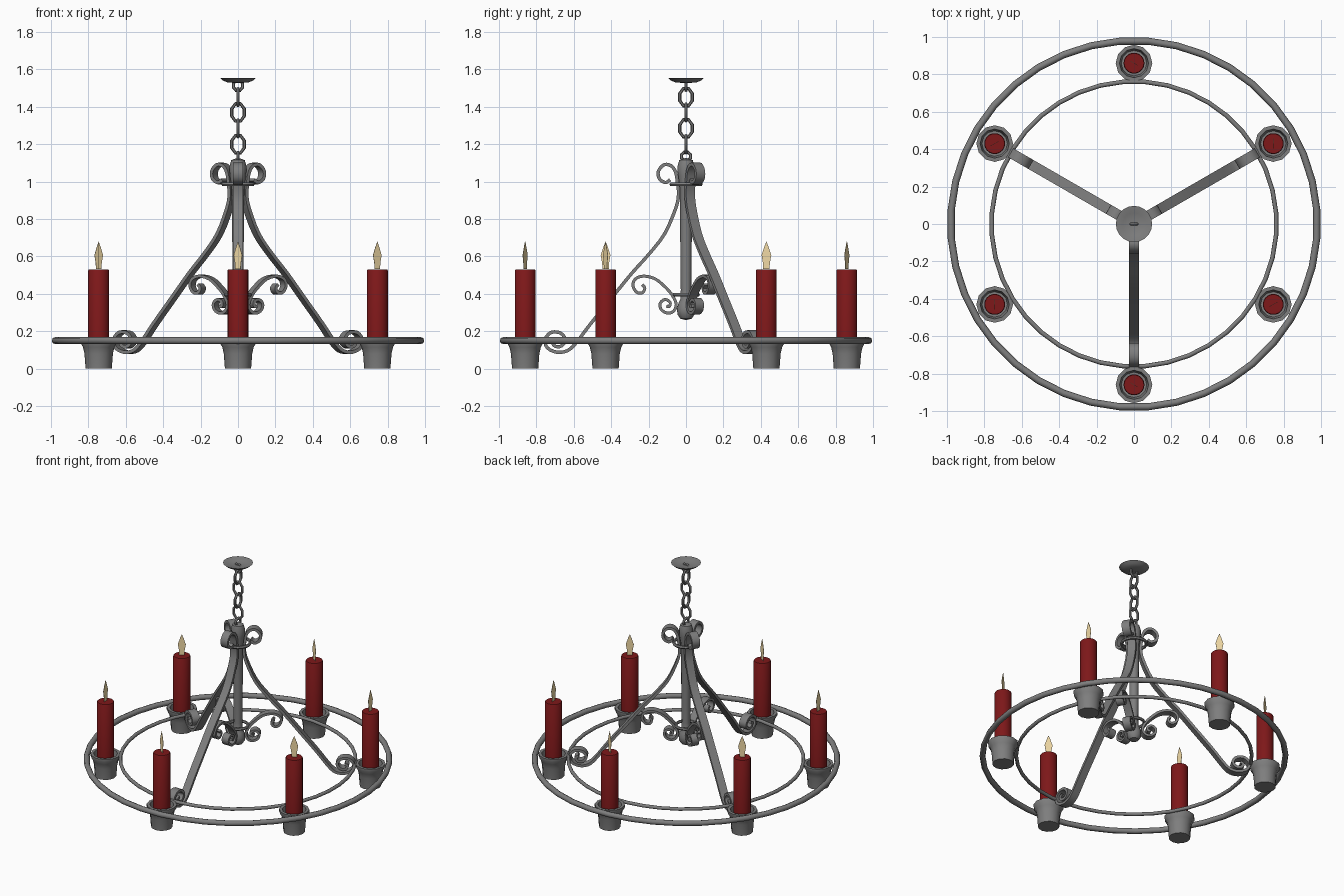
import bpy, bmesh
from math import sin, cos, pi, radians
from mathutils import Vector, Matrix

if "Cube" in bpy.data.objects:
    bpy.data.objects.remove(bpy.data.objects["Cube"])


def material(name, rgb):
    m = bpy.data.materials.new(name)
    m.diffuse_color = (*rgb, 1)
    m.use_nodes = True
    m.node_tree.nodes["Principled BSDF"].inputs["Base Color"].default_value = m.diffuse_color
    return m


IRON = material("dark_iron", (0.21, 0.21, 0.21))
RED = material("red_wax", (0.21, 0.009, 0.01))
FLAME = material("flame_glow", (0.88, 0.70, 0.38))


def make(name, verts, faces, mat=IRON, matrix=None, angle=40):
    me = bpy.data.meshes.new(name)
    me.from_pydata(verts, [], faces)
    bm = bmesh.new()
    bm.from_mesh(me)
    bmesh.ops.remove_doubles(bm, verts=bm.verts, dist=1e-5)
    bmesh.ops.recalc_face_normals(bm, faces=bm.faces)
    bm.to_mesh(me)
    bm.free()
    me.shade_smooth()
    me.set_sharp_from_angle(angle=radians(angle))
    me.materials.append(mat)
    ob = bpy.data.objects.new(name, me)
    bpy.context.collection.objects.link(ob)
    if matrix:
        ob.matrix_world = matrix
    return ob


def lathe(name, profile, n, **kw):
    verts = [(r * cos(2 * pi * i / n), r * sin(2 * pi * i / n), z)
             for r, z in profile for i in range(n)]
    faces = [(k * n + i, k * n + (i + 1) % n, (k + 1) * n + (i + 1) % n, (k + 1) * n + i)
             for k in range(len(profile) - 1) for i in range(n)]
    return make(name, verts, faces, **kw)


def ring(name, rx, ry, tube, n, m, **kw):
    """Torus in the xy plane, optionally oval."""
    verts, faces = [], []
    for i in range(n):
        a = 2 * pi * (i + 0.5) / n
        for j in range(m):
            b = 2 * pi * j / m
            verts.append(((rx + tube * cos(b)) * cos(a), (ry + tube * cos(b)) * sin(a), tube * sin(b)))
            faces.append((i * m + j, (i + 1) % n * m + j,
                          (i + 1) % n * m + (j + 1) % m, i * m + (j + 1) % m))
    return make(name, verts, faces, angle=50, **kw)


def smooth_path(pts, steps=3):
    """Catmull-Rom curve through (radius, height) points."""
    p = [Vector(q) for q in pts]
    p = [2 * p[0] - p[1]] + p + [2 * p[-1] - p[-2]]
    out = []
    for i in range(1, len(p) - 2):
        a, b, c, d = p[i - 1:i + 3]
        for s in range(steps):
            t = s / steps
            out.append(0.5 * (2 * b + (c - a) * t + (2 * a - 5 * b + 4 * c - d) * t * t
                              + (3 * b - a - 3 * c + d) * t ** 3))
    return out + [p[-2]]


def ribbon(name, pts, width, thick, matrix):
    """Flat iron bar following a path in the xz plane."""
    path = smooth_path(pts)
    verts, faces, n = [], [], len(path)
    for i, q in enumerate(path):
        t = (path[min(i + 1, n - 1)] - path[max(i - 1, 0)]).normalized()
        nx, nz = -t.y * thick / 2, t.x * thick / 2
        for s, w in ((1, 1), (1, -1), (-1, -1), (-1, 1)):
            verts.append((q.x + s * nx, w * width / 2, q.y + s * nz))
        if i:
            k = 4 * (i - 1)
            faces += [(k + j, k + (j + 1) % 4, k + 4 + (j + 1) % 4, k + 4 + j) for j in range(4)]
    faces += [(0, 1, 2, 3), (4 * n - 4, 4 * n - 3, 4 * n - 2, 4 * n - 1)]
    return make(name, verts, faces, matrix=matrix)


def at(x, y, z):
    return Matrix.Translation((x, y, z))


# two hoops carrying the candle cups
ring("outer_hoop", 0.98, 0.98, 0.019, 40, 8, matrix=at(0, 0, 0.15))
ring("inner_hoop", 0.762, 0.762, 0.012, 40, 8, matrix=at(0, 0, 0.15))

# six cups with candles and thin flat flames
cup = [(0, 0), (0.07, 0), (0.076, 0.08), (0.084, 0.115), (0.098, 0.14), (0.098, 0.158),
       (0.078, 0.158), (0.068, 0.1), (0, 0.1)]
half = [(0.017, 0), (0.018, 0.03), (0.026, 0.075), (0.013, 0.115)]
outline = half + [(0, 0.148)] + [(-x, z) for x, z in reversed(half)]
count = len(outline)
flame_verts = [(x, y, z) for y in (-0.001, 0.001) for x, z in outline]
flame_faces = [tuple(range(count)), tuple(range(count, 2 * count))]
flame_faces += [(i, (i + 1) % count, count + (i + 1) % count, count + i) for i in range(count)]
for k in range(6):
    a = radians(30 + 60 * k)
    x, y = 0.86 * cos(a), 0.86 * sin(a)
    lathe("candle_cup", cup, 12, matrix=at(x, y, 0))
    lathe("candle", [(0, 0.09), (0.056, 0.09), (0.056, 0.525), (0.053, 0.53), (0, 0.53)],
          18, mat=RED, matrix=at(x, y, 0))
    make("candle_flame", flame_verts, flame_faces, mat=FLAME,
         matrix=at(x, y, 0.532) @ Matrix.Rotation(a + pi / 3, 4, 'Z'))

# central stem with finials and binding collars
lathe("central_stem", [(0, 0.26), (0.03, 0.267), (0.046, 0.29), (0.048, 0.32), (0.04, 0.35),
                       (0.03, 0.37), (0.028, 0.42), (0.031, 0.7), (0.034, 0.98), (0.043, 1.03),
                       (0.046, 1.08), (0.036, 1.115), (0, 1.128)], 12)
ring("upper_collar", 0.08, 0.08, 0.011, 16, 6, matrix=at(0, 0, 0.985))
ring("lower_collar", 0.066, 0.066, 0.01, 16, 6, matrix=at(0, 0, 0.395))

# three scrolled arms and three scroll ornaments
arm = [(0.085, 1.01), (0.11, 0.995), (0.142, 1.015), (0.148, 1.055), (0.118, 1.09), (0.08, 1.085),
       (0.055, 1.05), (0.045, 0.99), (0.04, 0.93), (0.055, 0.857), (0.115, 0.72), (0.2, 0.61),
       (0.29, 0.51), (0.4, 0.375), (0.51, 0.24), (0.59, 0.135), (0.635, 0.096), (0.69, 0.088),
       (0.742, 0.112), (0.753, 0.158), (0.72, 0.194), (0.67, 0.19), (0.645, 0.155),
       (0.665, 0.122), (0.7, 0.12), (0.714, 0.145), (0.695, 0.156)]
scroll = [(0.235, 0.45), (0.22, 0.43), (0.235, 0.405), (0.265, 0.41), (0.284, 0.445), (0.27, 0.48),
          (0.225, 0.495), (0.165, 0.48), (0.115, 0.44), (0.075, 0.395), (0.052, 0.345), (0.067, 0.307),
          (0.1, 0.297), (0.133, 0.317), (0.138, 0.35), (0.112, 0.37), (0.085, 0.355),
          (0.09, 0.332), (0.105, 0.335)]
for a in (30, 150, 270):
    turn = Matrix.Rotation(radians(a), 4, 'Z')
    ribbon("support_arm", arm, 0.055, 0.018, turn)
    ribbon("scroll_ornament", scroll, 0.052, 0.016, turn)

# chain of alternating oval links
for z, side, h in ((1.135, 1, 0.024), (1.2, 0, 0.05), (1.285, 1, 0.05), (1.37, 0, 0.05),
                   (1.452, 1, 0.05), (1.515, 0, 0.03)):
    w = 0.036 if h == 0.05 else 0.026
    ring("chain_link", w, h, 0.009, 8, 6,
         matrix=at(0, 0, z) @ Matrix.Rotation(side * pi / 2, 4, 'Z') @ Matrix.Rotation(pi / 2, 4, 'X'))

# shallow ceiling dish
lathe("ceiling_plate", [(0, 1.527), (0.055, 1.53), (0.08, 1.54), (0.097, 1.555), (0.092, 1.555),
                        (0.06, 1.543), (0, 1.537)], 20)
